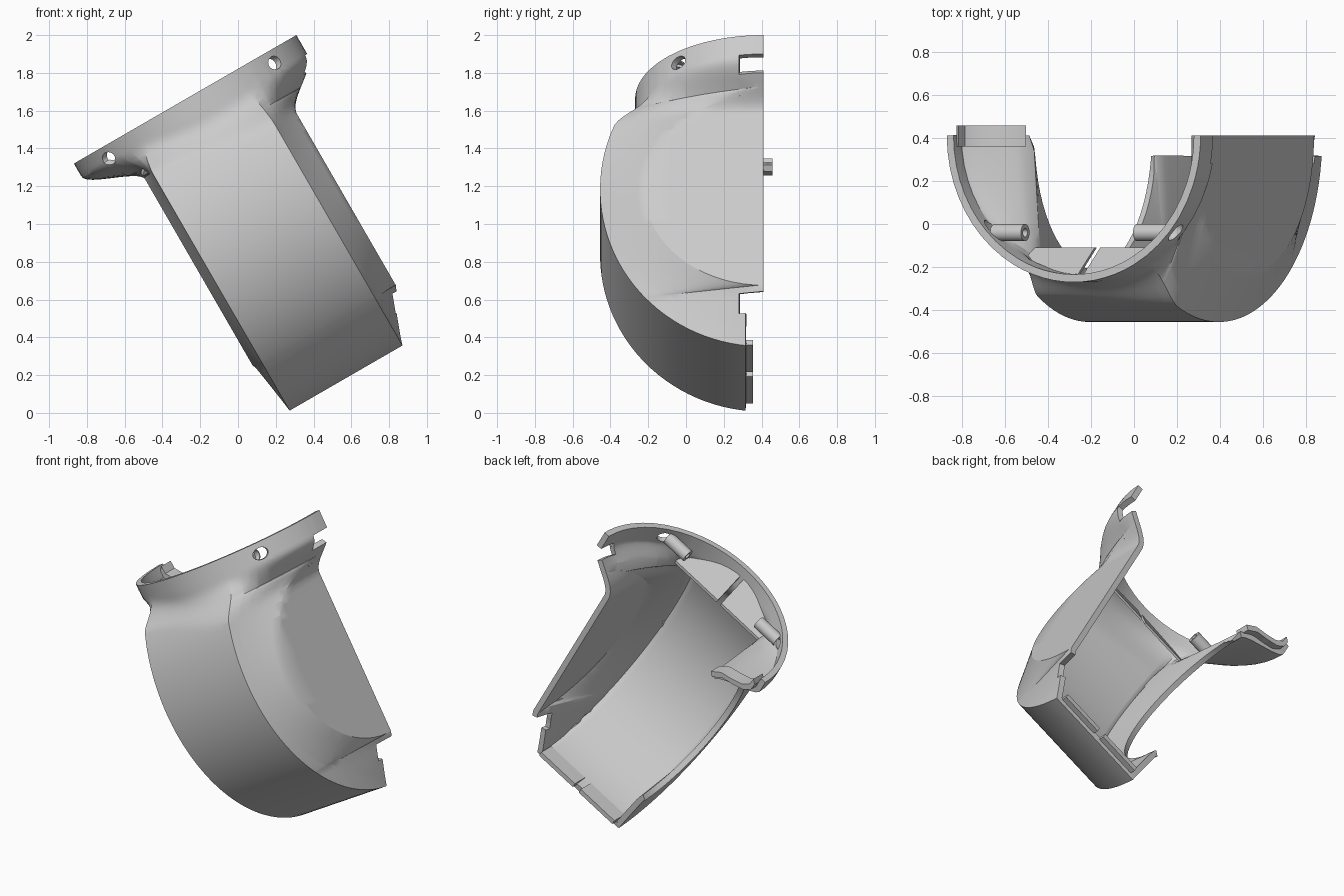
import bpy, bmesh
from math import sin, cos, pi, sqrt, radians
from mathutils import Matrix, Vector

cube = bpy.data.objects.get("Cube")
if cube:
    bpy.data.objects.remove(cube, do_unlink=True)

grey = bpy.data.materials.new("plain grey")
grey.use_nodes = True
GREY = (0.6, 0.6, 0.6, 1)
grey.diffuse_color = GREY
grey.node_tree.nodes["Principled BSDF"].inputs["Base Color"].default_value = GREY

# Everything is modelled upright around the collar, then tilted by this frame
FRAME = Matrix.Translation((-0.28, 0, 1.66)) @ Matrix.Rotation(radians(-30), 4, 'Y')
BACK, RING, WALL = 0.41, 0.68, 0.036
HALF, FLAT, LEFT = 0.345, 0.474, 0.395
HOLE_Y, HOLE_Z = -0.04, -0.07


def make(name, bm):
    mesh = bpy.data.meshes.new(name)
    bm.to_mesh(mesh)
    bm.free()
    ob = bpy.data.objects.new(name, mesh)
    bpy.context.collection.objects.link(ob)
    mesh.materials.append(grey)
    ob.matrix_world = FRAME
    return ob


def box(name, lo, hi):
    bm = bmesh.new()
    lo, hi = Vector(lo), Vector(hi)
    bmesh.ops.create_cube(bm, size=1, matrix=Matrix.Translation((lo + hi) / 2)
                          @ Matrix.Diagonal((*(hi - lo), 1)))
    return make(name, bm)


def prism(name, points, offset):
    """Extrude a flat outline along an offset."""
    bm = bmesh.new()
    face = bm.faces.new([bm.verts.new(p) for p in points])
    ext = bmesh.ops.extrude_face_region(bm, geom=[face])
    moved = [v for v in ext["geom"] if isinstance(v, bmesh.types.BMVert)]
    bmesh.ops.translate(bm, verts=moved, vec=offset)
    bmesh.ops.recalc_face_normals(bm, faces=bm.faces)
    return make(name, bm)


def tube(name, rings):
    """Closed ring profile of (x, radius) turned about the hole axis."""
    bm = bmesh.new()
    n = 24
    grid = [[bm.verts.new((x, HOLE_Y + r * cos(2 * pi * i / n), HOLE_Z + r * sin(2 * pi * i / n)))
             for i in range(n)] for x, r in rings]
    for a, b in zip(grid, grid[1:] + grid[:1]):
        for i in range(n):
            bm.faces.new((a[i], a[(i + 1) % n], b[(i + 1) % n], b[i]))
    bmesh.ops.recalc_face_normals(bm, faces=bm.faces)
    return make(name, bm)


def carve(bm, planes):
    """Remove the part of a surface inside a convex set of (point, outward normal) planes."""
    def inside(face, tests):
        c = face.calc_center_median()
        return all((c - p).dot(n) < 0 for p, n in tests)
    for k, (p, n) in enumerate(planes):
        faces = [f for f in bm.faces if inside(f, planes[:k])]
        geom = set(faces)
        for f in faces:
            geom.update(f.verts)
            geom.update(f.edges)
        bmesh.ops.bisect_plane(bm, geom=list(geom), dist=0.00001, plane_co=p, plane_no=n)
    bmesh.ops.delete(bm, geom=[f for f in bm.faces if inside(f, planes)], context='FACES')


def box_planes(lo, hi):
    axes = [Vector(row) for row in Matrix.Identity(3)]
    return [(Vector(lo), -a) for a in axes] + [(Vector(hi), a) for a in axes]


def hole_planes(side, radius):
    planes = [(Vector((side * 0.3, 0, 0)), Vector((-side, 0, 0)))]
    for i in range(16):
        n = Vector((0, cos(pi * i / 8), sin(pi * i / 8)))
        planes.append((Vector((0, HOLE_Y, HOLE_Z)) + n * radius, n))
    return planes


def smooth(lo, hi, v):
    t = min(max((v - lo) / (hi - lo), 0), 1)
    return t * t * (3 - 2 * t)


def lerp(p, q, t):
    return (p[0] + (q[0] - p[0]) * t, p[1] + (q[1] - p[1]) * t)


def section(w):
    """Outline of the shell at height w, from the closed wall round the front."""
    front = BACK - 0.865 * sqrt(max(1 - ((w + 0.75) / 0.96) ** 2, 0))
    edge = BACK - 0.63 * sqrt(max(1 - ((w + 0.83) / 0.58) ** 2, 0))
    edge = max(edge, front)
    taper = min(max((-1.41 - w) / 0.30, 0), 1)
    flat = FLAT + (HALF - FLAT) * taper
    left = LEFT + (HALF - LEFT) * taper
    body, ring = [], []
    # back edge, panel border, front crease, other crease, opening edge
    stops = [((flat, BACK), 0, 5), ((flat, edge), 20, 6), ((HALF, front), 62, 12),
             ((-HALF, front), 118, 10), ((-left, edge), 180, 1)]
    for (p, a, n), (q, b, _) in zip(stops, stops[1:] + stops[-1:]):
        for i in range(n):
            ang = radians(a + (b - a) * i / n)
            body.append(lerp(p, q, i / n))
            ring.append((RING * cos(ang), BACK - RING * sin(ang)))
    out = []
    for r, b in zip(ring, body):
        k = smooth(-0.3, 0.3, -r[0])
        t = smooth(0.12 - 0.04 * k, 0.36 - 0.10 * k, -w)
        out.append((*lerp(r, b, t), w))
    return out


# Shell: collar flowing into a curved band with a closed wall and an open side
heights = [-0.25 * i / 14 for i in range(14)]
heights += [-0.83 + 0.58 * cos(pi * i / 36) for i in range(36)]
heights += [-0.75 - 0.96 * sin(radians(43.4 + 44.6 * i / 14)) for i in range(15)]
bm = bmesh.new()
rows = [[bm.verts.new(p) for p in section(w)] for w in heights]
for r, s in zip(rows, rows[1:]):
    for i in range(len(r) - 1):
        bm.faces.new((r[i], r[i + 1], s[i + 1], s[i]))
bmesh.ops.remove_doubles(bm, verts=bm.verts, dist=0.0005)

# Trimmed lower back edge, wall notches and screw holes
carve(bm, box_planes((-1, 0.315, -2), (0, 1, -1.38)))
carve(bm, box_planes((0, 0.315, -2), (1, 1, -1.45)))
carve(bm, box_planes((0.37, 0.28, -1.54), (1, 1, -1.44)))
carve(bm, box_planes((0.42, 0.28, -0.20), (1, 1, -0.115)))
for side in (-1, 1):
    carve(bm, hole_planes(side, 0.036))
shell = make("shell", bm)
thick = shell.modifiers.new("wall", 'SOLIDIFY')
thick.thickness, thick.offset = WALL, -1
bpy.context.view_layer.update()
graph = bpy.context.evaluated_depsgraph_get()
solid = bpy.data.meshes.new_from_object(shell.evaluated_get(graph))
shell.modifiers.clear()
shell.data = solid

# Screw bosses: hollow posts inside the collar, with a wider seat at the wall
for side, name in ((-1, "right_boss"), (1, "left_boss")):
    tube(name, [(side * x, r) for x, r in ((0.30, 0.02), (0.30, 0.04), (0.465, 0.04),
                                           (0.465, 0.034), (0.43, 0.034), (0.43, 0.02))])

# Sloping shelf in two halves, following the round collar
for side, name in ((-1, "right_shelf"), (1, "left_shelf")):
    pts = [(side * 0.015, -0.11, -0.22)]
    for i in range(9):
        y = -0.11 - 0.125 * i / 8
        x = max(sqrt(max(0.655 ** 2 - (BACK - y) ** 2, 0)), 0.02)
        pts.append((side * x, y, -0.22 - (y + 0.11) * 1.25))
    pts.append((side * 0.015, -0.235, -0.064))
    prism(name, pts, (0, 0, -0.02))

# Joining tongue inside the open end of the collar
path = [(-0.645, -0.03), (-0.64, -0.08), (-0.60, -0.12), (-0.53, -0.145),
        (-0.45, -0.165), (-0.39, -0.215)]
outline = path + [(x + 0.025, w + 0.025) for x, w in reversed(path)]
prism("collar_tongue", [(x, 0.36, w) for x, w in outline], (0, 0.097, 0))

# Joining lips along the bottom edge
for side, name in ((-1, "right_lip"), (1, "left_lip")):
    xs = sorted((side * 0.025, side * 0.31))
    box(name, (xs[0], 0.25, -1.68), (xs[1], 0.355, -1.65))

# Soft shading with crisp edges
bpy.ops.object.select_all(action='DESELECT')
for ob in bpy.context.collection.objects:
    if ob.type == 'MESH':
        ob.select_set(True)
        bpy.context.view_layer.objects.active = ob
bpy.ops.object.shade_smooth_by_angle(angle=radians(30))
